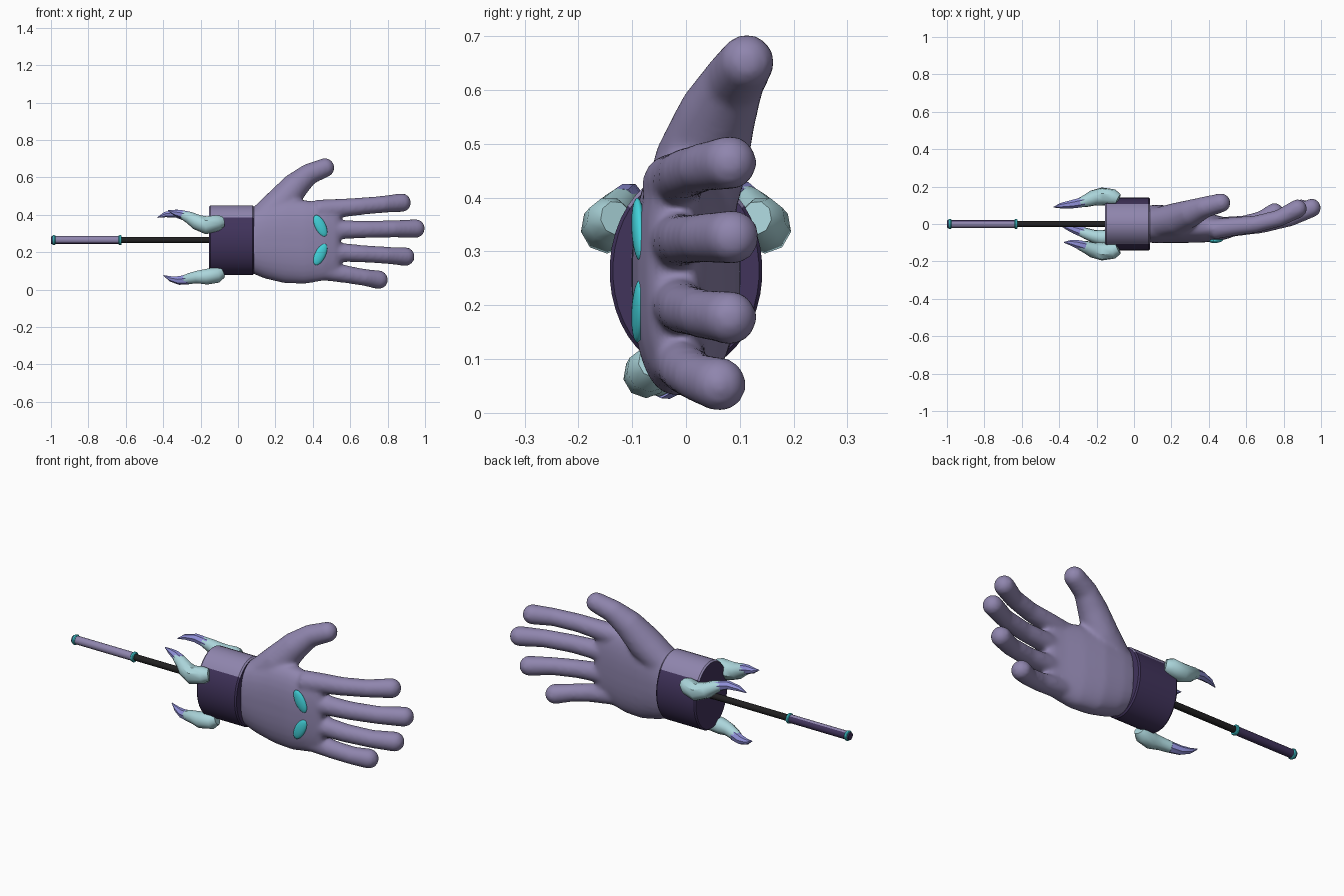
import bpy, bmesh, math
from mathutils import Vector, Matrix

if "Cube" in bpy.data.objects:
    bpy.data.objects.remove(bpy.data.objects["Cube"])


def mat(name, r, g, b):
    m = bpy.data.materials.new(name)
    m.diffuse_color = (r, g, b, 1)
    m.use_nodes = True
    m.node_tree.nodes["Principled BSDF"].inputs["Base Color"].default_value = m.diffuse_color
    return m


MAUVE = mat("mauve", 0.275, 0.235, 0.42)
DARK = mat("dark_purple", 0.052, 0.033, 0.105)
TEAL = mat("teal", 0.055, 0.64, 0.70)
PALE = mat("pale_aqua", 0.41, 0.67, 0.71)
LILAC = mat("lilac", 0.28, 0.28, 0.70)
BLACK = mat("black", 0.015, 0.014, 0.015)


def finish(name, bm, mats, angle=35, rule=None):
    bmesh.ops.recalc_face_normals(bm, faces=bm.faces)
    me = bpy.data.meshes.new(name)
    if rule:
        for f in bm.faces:
            f.material_index = rule(f)
    bm.to_mesh(me)
    bm.free()
    ob = bpy.data.objects.new(name, me)
    bpy.context.collection.objects.link(ob)
    for m in mats:
        me.materials.append(m)
    bpy.ops.object.select_all(action='DESELECT')
    ob.select_set(True)
    bpy.context.view_layer.objects.active = ob
    bpy.ops.object.shade_smooth_by_angle(angle=math.radians(angle))
    return ob


def skin(bm, rings):
    """Bridge a list of vertex-position rings and cap both ends."""
    rows = [[bm.verts.new(p) for p in r] for r in rings]
    n = len(rows[0])
    for a, b in zip(rows, rows[1:]):
        for i in range(n):
            j = (i + 1) % n
            bm.faces.new((a[i], a[j], b[j], b[i]))
    bm.faces.new(rows[0][::-1])
    bm.faces.new(rows[-1])


def tube(bm, pts, sides=16):
    """Tapered round tube through (x, y, z, radius) points."""
    ps = [Vector(p[:3]) for p in pts]
    rings = []
    for i, p in enumerate(ps):
        t = (ps[min(i + 1, len(ps) - 1)] - ps[max(i - 1, 0)]).normalized()
        u = t.cross(Vector((0, 1, 0))).normalized()
        v = t.cross(u)
        rings.append([p + pts[i][3] * (math.cos(a) * u + math.sin(a) * v)
                      for a in (2 * math.pi * k / sides for k in range(sides))])
    skin(bm, rings)


def loft_x(bm, sections, sides=32, power=2.0):
    """Loft (x, y, z, ry, rz) superellipse sections along x."""
    rings = []
    for x, y, z, ry, rz in sections:
        ring = []
        for k in range(sides):
            a = 2 * math.pi * (k + 0.5) / sides
            c, s = math.cos(a), math.sin(a)
            ring.append((x, y + ry * math.copysign(abs(c) ** (2 / power), c),
                         z + rz * math.copysign(abs(s) ** (2 / power), s)))
        rings.append(ring)
    skin(bm, rings)


def ball(bm, p):
    bmesh.ops.create_uvsphere(bm, u_segments=20, v_segments=12, radius=p[3],
                              matrix=Matrix.Translation(p[:3]))


# Hand: palm, thumb and four fingers fused into one smooth skin
bm = bmesh.new()
loft_x(bm, [(.07, 0, .262, .1, .172), (.14, 0, .262, .102, .202),
            (.25, -.004, .26, .097, .226), (.36, -.015, .255, .085, .224),
            (.46, -.024, .255, .066, .207), (.52, -.022, .258, .051, .192),
            (.545, -.02, .26, .036, .178)],
       power=2.4)
thumb = [(.13, .005, .37, .085), (.23, .027, .462, .088), (.31, .06, .558, .073),
         (.38, .09, .618, .058), (.465, .113, .652, .052)]
tube(bm, thumb)
ball(bm, thumb[-1])
FLEX = [(0, -.03, .056), (.25, -.014, .051), (.5, -.002, .047),
        (.78, .032, .046), (1, .086, .051)]
for z0, x1, z1, curl in [(.425, .875, .465, .95), (.318, .95, .327, 1),
                         (.208, .895, .177, .95), (.108, .752, .053, .72)]:
    pts = [(.42 + (x1 - .42) * t, y * curl, z0 + (z1 - z0) * t, r) for t, y, r in FLEX]
    tube(bm, pts)
    ball(bm, pts[-1])
hand = finish("hand", bm, [MAUVE])
rm = hand.modifiers.new("fuse", 'REMESH')
rm.mode = 'VOXEL'
rm.voxel_size = 0.01
rm.use_smooth_shade = True
sm = hand.modifiers.new("soften", 'SMOOTH')
sm.factor = 0.5
sm.iterations = 12

# Leaf-shaped marks on the back of the hand
for name, z, s in [("upper_mark", .341, 1), ("lower_mark", .189, -1)]:
    bm = bmesh.new()
    bmesh.ops.create_uvsphere(bm, u_segments=20, v_segments=12, radius=1)
    m = (Matrix.Translation((.44, -.088, z)) @ Matrix.Rotation(.12, 4, 'Z')
         @ Matrix.Rotation(-s * .45, 4, 'Y') @ Matrix.Diagonal((.029, .013, .063, 1)))
    bmesh.ops.transform(bm, matrix=m, verts=bm.verts)
    finish(name, bm, [TEAL], 60)

# Oval cuff with a light panel on top
bm = bmesh.new()
loft_x(bm, [(-.155, 0, .264, .136, .18), (-.147, 0, .264, .142, .187),
            (.078, 0, .264, .142, .187), (.086, 0, .264, .136, .18)], 40)
finish("cuff", bm, [DARK, MAUVE], 35,
       lambda f: int(f.calc_center_median().z > .385 and abs(f.normal.x) < .9))

# Rod, two-tone grip and its end rings
bm = bmesh.new()
loft_x(bm, [(-.64, 0, .265, .017, .017), (-.14, 0, .265, .017, .017)], 16)
finish("rod", bm, [BLACK])
bm = bmesh.new()
loft_x(bm, [(-.985, 0, .265, .022, .022), (-.63, 0, .265, .022, .022)], 16)
bm.normal_update()
finish("grip", bm, [DARK, MAUVE], 35,
       lambda f: int((f.normal.z - f.normal.y) > .45 and abs(f.normal.x) < .5))
for name, x in [("end_ring", -.985), ("inner_ring", -.63)]:
    bm = bmesh.new()
    loft_x(bm, [(x - .008, 0, .265, .024, .024), (x - .004, 0, .265, .027, .027),
                (x + .004, 0, .265, .027, .027), (x + .008, 0, .265, .024, .024)], 16)
    finish(name, bm, [TEAL])
bm = bmesh.new()
loft_x(bm, [(-1, 0, .265, .02, .02), (-.98, 0, .265, .023, .023)], 16)
finish("grip_cap", bm, [DARK])

# Three clawed toes gripping the cuff: pale toe plus curved lilac nail
TOP = [(-.085, .13, .362, .032), (-.11, .142, .358, .044), (-.17, .147, .345, .049),
       (-.22, .138, .362, .042), (-.26, .122, .386, .033), (-.295, .112, .4, .024)]
LOW = [(-.085, -.06, .092, .03), (-.11, -.068, .08, .043), (-.17, -.074, .07, .043),
       (-.22, -.064, .068, .034), (-.26, -.05, .06, .03), (-.285, -.042, .055, .024)]
FRONT = [(x, -y, z, r) for x, y, z, r in TOP]
toes = [("back", TOP, [(-.27, .118, .392, .028), (-.33, .106, .408, .023),
                       (-.39, .098, .402, .015), (-.43, .09, .386, .002)]),
        ("front", FRONT, [(-.265, -.119, .392, .028), (-.305, -.108, .405, .023),
                          (-.34, -.1, .412, .015), (-.375, -.098, .424, .002)]),
        ("lower", LOW, [(-.265, -.046, .056, .029), (-.315, -.03, .05, .024),
                        (-.36, -.016, .058, .015), (-.398, -.004, .076, .002)])]
for name, toe, nail in toes:
    bm = bmesh.new()
    tube(bm, toe, 9)
    finish(name + "_toe", bm, [PALE], 40)
    bm = bmesh.new()
    tube(bm, nail, 7)
    finish(name + "_nail", bm, [LILAC], 40)
